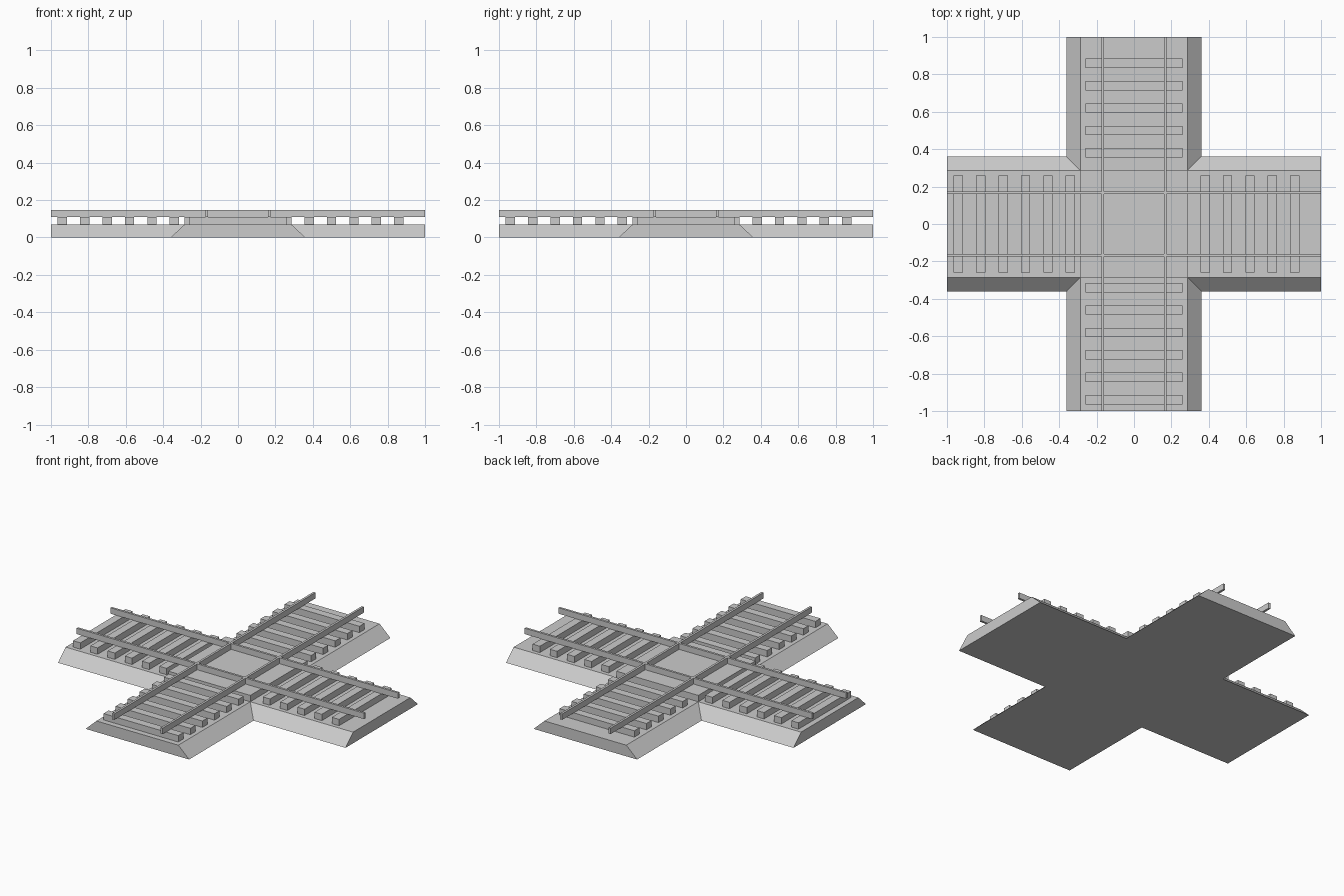
import bpy, bmesh
from mathutils import Matrix

if "Cube" in bpy.data.objects:
    bpy.data.objects.remove(bpy.data.objects["Cube"])

grey = bpy.data.materials.new("light_grey")
grey.diffuse_color = (0.6, 0.6, 0.6, 1)
grey.use_nodes = True
grey.node_tree.nodes["Principled BSDF"].inputs["Base Color"].default_value = grey.diffuse_color

BED_TOP, TIE_TOP, RAIL_TOP = 0.07, 0.11, 0.147
GAUGE, RAIL_W = 0.168, 0.014


def finish(name, bm):
    bmesh.ops.recalc_face_normals(bm, faces=bm.faces)
    mesh = bpy.data.meshes.new(name)
    bm.to_mesh(mesh)
    bm.free()
    mesh.materials.append(grey)
    obj = bpy.data.objects.new(name, mesh)
    bpy.context.collection.objects.link(obj)
    return obj


def box(name, x0, x1, y0, y1, z0, z1):
    bm = bmesh.new()
    size = Matrix.Diagonal((x1 - x0, y1 - y0, z1 - z0, 1))
    centre = Matrix.Translation(((x0 + x1) / 2, (y0 + y1) / 2, (z0 + z1) / 2))
    bmesh.ops.create_cube(bm, size=1, matrix=centre @ size)
    return finish(name, bm)


def both_ways(name, a0, a1, b0, b1, z0, z1):
    """A box along the x track and its twin along the y track."""
    box(name + "_x", a0, a1, b0, b1, z0, z1)
    box(name + "_y", b0, b1, a0, a1, z0, z1)


# Cross-shaped ballast bed: sloped long sides, vertical ends
def cross(w):
    quarter = [(w, -1), (w, -w), (1, -w)]
    pts = []
    for _ in range(4):
        pts += quarter
        quarter = [(-y, x) for x, y in quarter]
    return pts


bm = bmesh.new()
low = [bm.verts.new((x, y, 0)) for x, y in cross(0.36)]
high = [bm.verts.new((x, y, BED_TOP)) for x, y in cross(0.285)]
bm.faces.new(low[::-1])
bm.faces.new(high)
for i in range(12):
    j = (i + 1) % 12
    bm.faces.new((low[i], low[j], high[j], high[i]))
finish("ballast_bed", bm)

# Raised square deck at the crossing
box("crossing_deck", -0.285, 0.285, -0.285, 0.285, BED_TOP, TIE_TOP)

# Evenly spaced sleepers, left out where the deck lies
for i in range(16):
    c = -0.94 + 0.12 * i
    if abs(c) > 0.3:
        both_ways("sleeper_%d" % i, c - 0.025, c + 0.025, -0.26, 0.26, BED_TOP, TIE_TOP)

# Rails: whole along y, cut into lengths along x so they meet cleanly
h = RAIL_W / 2
for s in (-1, 1):
    c = s * GAUGE
    box("rail_y", c - h, c + h, -1, 1, TIE_TOP, RAIL_TOP)
    for x0, x1 in ((-1, -GAUGE - h), (-GAUGE + h, GAUGE - h), (GAUGE + h, 1)):
        box("rail_x", x0, x1, c - h, c + h, TIE_TOP, RAIL_TOP)
